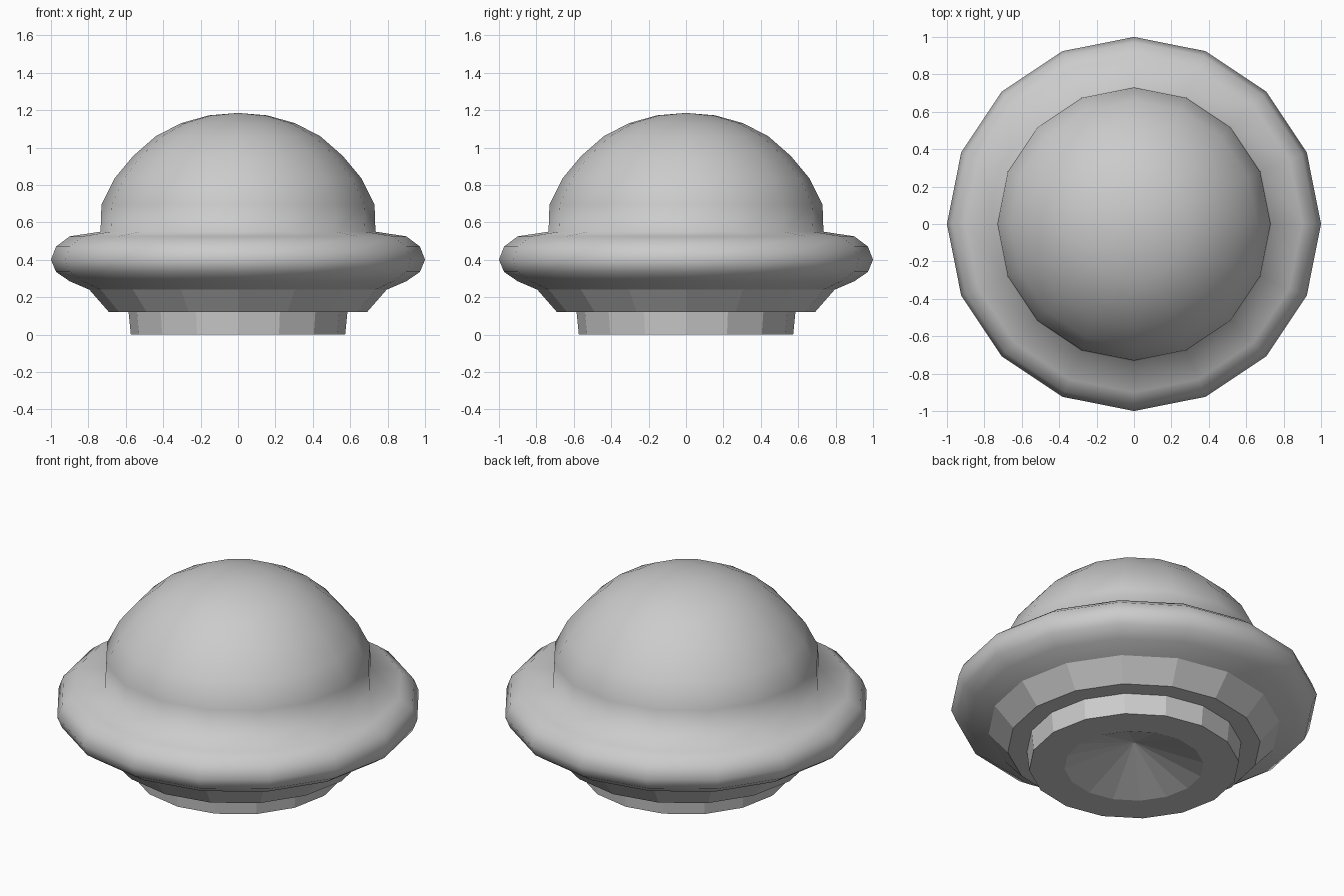
import bpy, bmesh, math

if "Cube" in bpy.data.objects:
    bpy.data.objects.remove(bpy.data.objects["Cube"])

SIDES = 16


def lathe(name, profile, smooth):
    """Revolve (radius, z) points around z; radius 0 becomes a pole."""
    bm = bmesh.new()
    rings = []
    for r, z in profile:
        if r == 0:
            rings.append([bm.verts.new((0, 0, z))] * SIDES)
        else:
            rings.append([bm.verts.new((r * math.cos(2 * math.pi * i / SIDES),
                                        r * math.sin(2 * math.pi * i / SIDES), z))
                          for i in range(SIDES)])
    for a, b in zip(rings, rings[1:]):
        for i in range(SIDES):
            j = (i + 1) % SIDES
            # profile runs bottom to top on the outside
            corners = list(dict.fromkeys((a[i], a[j], b[j], b[i])))
            face = bm.faces.new(corners)
            face.smooth = smooth
    mesh = bpy.data.meshes.new(name)
    bm.to_mesh(mesh)
    bm.free()
    obj = bpy.data.objects.new(name, mesh)
    bpy.context.collection.objects.link(obj)
    return obj


# Smooth rounded rim blending into the dome
lathe("dome_and_rim", [
    (0.795, 0.24), (0.90, 0.285), (0.973, 0.335), (1.0, 0.40), (0.973, 0.47),
    (0.90, 0.525), (0.735, 0.55), (0.73, 0.695), (0.66, 0.835), (0.56, 0.955),
    (0.44, 1.06), (0.305, 1.13), (0.155, 1.172), (0, 1.185)], True)

# Faceted chamfer under the rim, with its flat underside
lathe("lower_collar", [(0.585, 0.12), (0.69, 0.12), (0.795, 0.24)], False)

# Faceted foot with a shallow conical recess underneath
lathe("foot", [(0, 0.15), (0.38, 0), (0.573, 0), (0.585, 0.12)], False)
